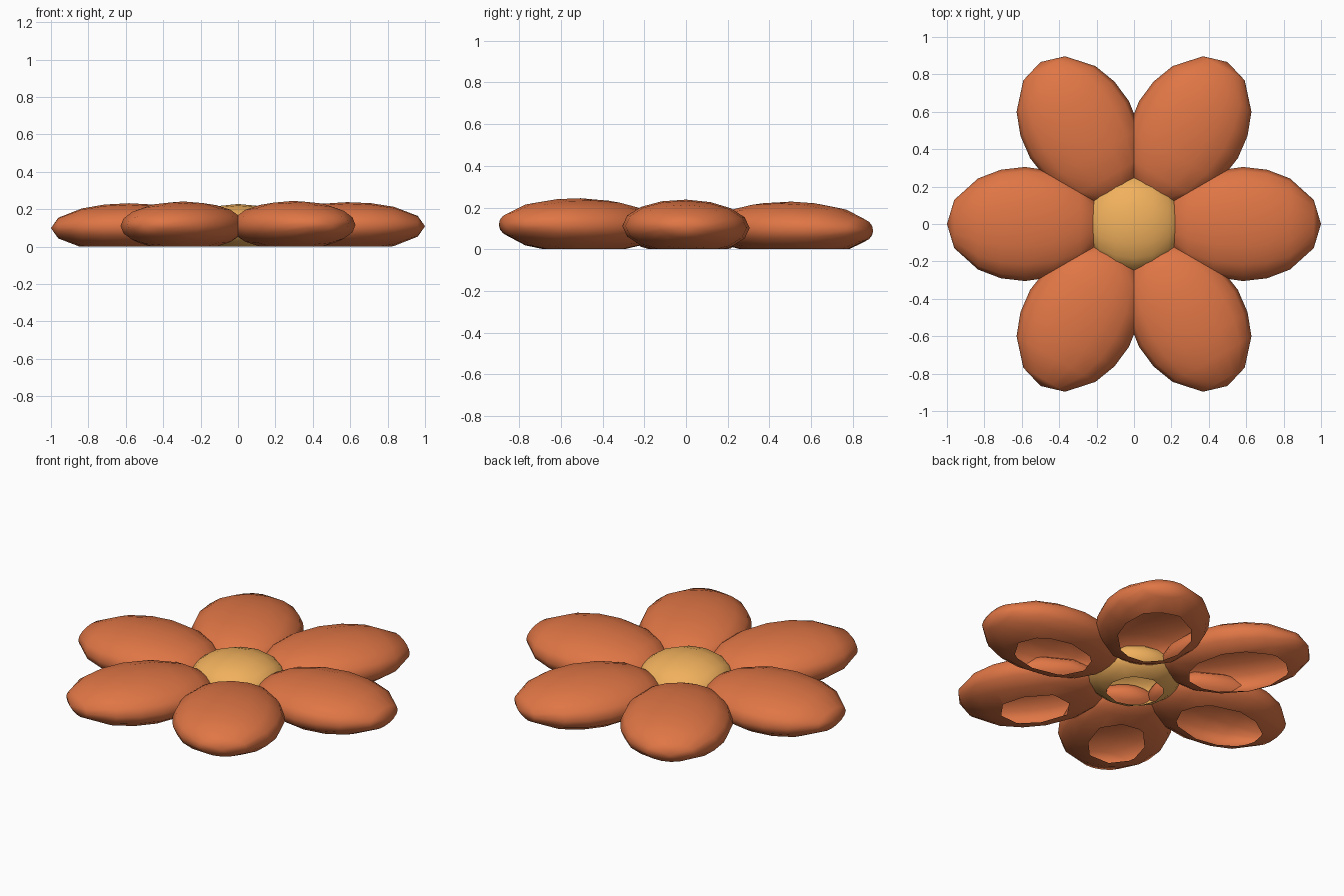
import bpy, bmesh, math

if "Cube" in bpy.data.objects:
    bpy.data.objects.remove(bpy.data.objects["Cube"])


def material(name, rgb):
    m = bpy.data.materials.new(name)
    m.diffuse_color = (*rgb, 1)
    m.use_nodes = True
    m.node_tree.nodes["Principled BSDF"].inputs["Base Color"].default_value = m.diffuse_color
    return m


def shell(name, centre, radii, ring_angles, sides, turn, mat):
    """Ellipsoid with its poles along local x, turned about z, open below z = 0."""
    bm = bmesh.new()
    tip = bm.verts.new((1, 0, 0))
    root = bm.verts.new((-1, 0, 0))
    rings = []
    for deg in ring_angles:
        a = math.radians(deg)
        rings.append([bm.verts.new((math.cos(a),
                                    math.sin(a) * math.cos(2 * math.pi * i / sides),
                                    math.sin(a) * math.sin(2 * math.pi * i / sides)))
                      for i in range(sides)])
    for i in range(sides):
        j = (i + 1) % sides
        bm.faces.new((tip, rings[0][i], rings[0][j]))
        bm.faces.new((root, rings[-1][j], rings[-1][i]))
        for r, s in zip(rings, rings[1:]):
            bm.faces.new((r[i], s[i], s[j], r[j]))
    # place the part, with the slight rise towards the front
    c, s = math.cos(turn), math.sin(turn)
    for v in bm.verts:
        x = centre[0] + v.co.x * radii[0]
        y = v.co.y * radii[1]
        x, y = x * c - y * s, x * s + y * c
        v.co = (x, y, centre[1] + v.co.z * radii[2] - 0.016 * y + 0.005 * x)
    bmesh.ops.recalc_face_normals(bm, faces=bm.faces)
    # open, flat underside
    bmesh.ops.bisect_plane(bm, geom=bm.verts[:] + bm.edges[:] + bm.faces[:],
                           plane_co=(0, 0, 0), plane_no=(0, 0, -1), clear_outer=True)
    for f in bm.faces:
        f.smooth = True
    me = bpy.data.meshes.new(name)
    bm.to_mesh(me)
    bm.free()
    me.materials.append(mat)
    ob = bpy.data.objects.new(name, me)
    bpy.context.collection.objects.link(ob)
    return ob


orange = material("petal_orange", (0.74, 0.18, 0.06))
yellow = material("centre_yellow", (0.88, 0.44, 0.11))

# six petals
for k in range(6):
    shell(f"petal_{k + 1}", (0.583, 0.104), (0.417, 0.305, 0.131),
          (25, 53, 72, 90, 112, 135, 158), 16, k * math.pi / 3, orange)

# domed flower centre
shell("flower_centre", (0, 0.1), (0.258, 0.258, 0.128),
      (22.5, 45, 67.5, 90, 112.5, 135, 157.5), 16, 0, yellow)
